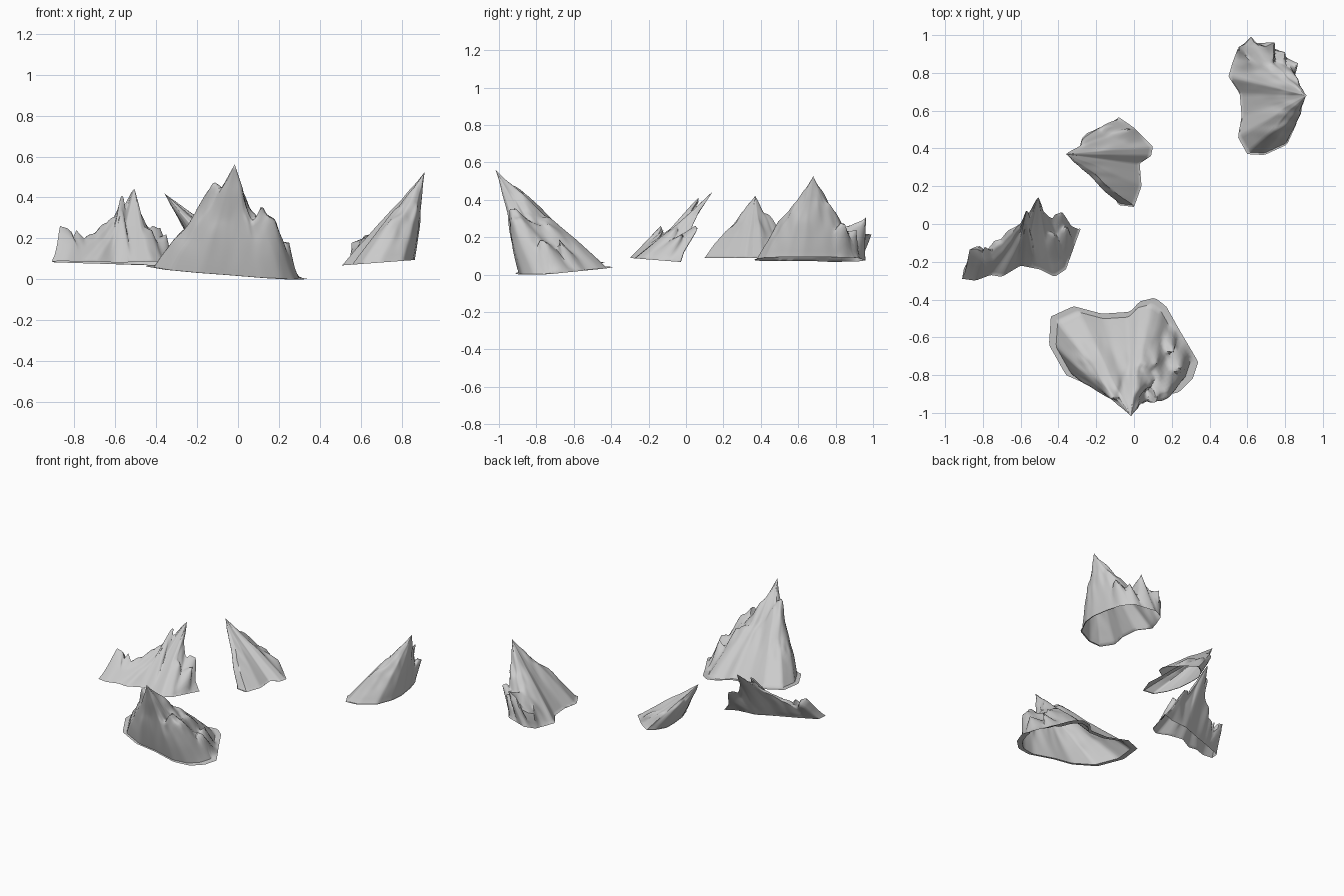
import bpy, bmesh, math
from mathutils import Vector, noise

if "Cube" in bpy.data.objects:
    bpy.data.objects.remove(bpy.data.objects["Cube"])

stone = bpy.data.materials.new("grey stone")
stone.use_nodes = True
GREY = (0.6, 0.6, 0.6, 1)
stone.diffuse_color = GREY
stone.node_tree.nodes["Principled BSDF"].inputs["Base Color"].default_value = GREY

RINGS, SEGS = 30, 96


def resample(points, count):
    """Evenly spaced points along a closed outline."""
    pts = [Vector(p) for p in points]
    pairs = list(zip(pts, pts[1:] + pts[:1]))
    total = sum((b - a).length for a, b in pairs)
    out = []
    for i in range(count):
        d = total * i / count
        for a, b in pairs:
            if d <= (b - a).length:
                out.append(a.lerp(b, d / (b - a).length))
                break
            d -= (b - a).length
    return out


def crag(name, outline, foot, tip, plane, plateau, sharpness, skirt, spikes):
    """Open leaning rock shell: a skirt outline pulled to a tip, with smaller spikes."""
    foot, tip = Vector(foot), Vector(tip)
    ground = lambda p: plane[0] + plane[1] * p.x + plane[2] * p.y
    lean = tip - Vector((foot.x, foot.y, ground(foot)))
    rim = resample(outline, SEGS)

    # flat layout and main body
    flat, share = [foot], [0.0]
    for r in range(1, RINGS + 1):
        s = r / RINGS
        flat += [foot.lerp(p, s) for p in rim]
        share += [s] * SEGS
    body = []
    for p, s in zip(flat, share):
        t = min(1, s / skirt)
        h = plateau * (1 - t ** 3) + (1 - plateau) * (1 - t) ** sharpness
        n = noise.noise(Vector((p.x * 20, p.y * 20, 3))) * 0.12 * min(1, 4 * s) * (1 - t)
        body.append(Vector((p.x, p.y, ground(p))) + lean * (h + n))

    # spikes, blended so that every point is reached
    pull = [Vector() for _ in body]
    weight = [1e-9] * len(body)
    for x, y, z, radius in spikes + [(*tip, 0.07)]:
        goal = Vector((x, y, z))
        base = goal.xy - lean.xy * ((z - ground(goal)) / lean.z)
        root = min((i for i in range(len(flat)) if share[i] < 0.88),
                   key=lambda i: (flat[i] - base).length)
        for i, p in enumerate(flat):
            w = max(0, 1 - (p - flat[root]).length / radius) ** 1.2
            w *= min(1, (1 - share[i]) * 9)
            pull[i] += (goal - body[root]) * w ** 5
            weight[i] += w ** 4

    bm = bmesh.new()
    verts = [bm.verts.new(b + m / w) for b, m, w in zip(body, pull, weight)]
    ring = lambda r, k: verts[1 + (r - 1) * SEGS + k % SEGS]
    for k in range(SEGS):
        bm.faces.new((verts[0], ring(1, k), ring(1, k + 1)))
        for r in range(1, RINGS):
            bm.faces.new((ring(r, k), ring(r + 1, k), ring(r + 1, k + 1), ring(r, k + 1)))
    bm.normal_update()
    if sum(f.normal.z * f.calc_area() for f in bm.faces) < 0:
        bmesh.ops.reverse_faces(bm, faces=bm.faces[:])
    mesh = bpy.data.meshes.new(name)
    bm.to_mesh(mesh)
    bm.free()
    mesh.materials.append(stone)
    obj = bpy.data.objects.new(name, mesh)
    bpy.context.collection.objects.link(obj)
    bpy.context.view_layer.objects.active = obj
    obj.select_set(True)
    bpy.ops.object.shade_smooth_by_angle(angle=math.radians(50))
    obj.select_set(False)


crag("front_crag",
     [(-.44, -.49), (-.32, -.435), (-.17, -.475), (-.02, -.465), (.03, -.41), (.11, -.39),
      (.17, -.435), (.24, -.56), (.34, -.73), (.31, -.82), (.24, -.89), (.13, -.915),
      (-.05, -.88), (-.2, -.87), (-.36, -.8), (-.45, -.64)],
     (-.08, -.74), (-.02, -1, .54), (.07, -.07, .06), .43, 2.2, .9,
     [(-.13, -.88, .45, .09), (.18, -.915, .29, .12), (.07, -.84, .33, .07),
      (.25, -.76, .18, .08), (.12, -.74, .27, .06), (-.25, -.72, .25, .07),
      (.21, -.68, .19, .05), (.06, -.88, .26, .06)])

crag("left_crag",
     [(-.91, -.29), (-.84, -.3), (-.76, -.27), (-.7, -.28), (-.6, -.22), (-.5, -.24),
      (-.42, -.28), (-.36, -.24), (-.31, -.1), (-.28, -.02), (-.37, -.06), (-.5, -.07),
      (-.62, -.12), (-.78, -.18), (-.9, -.23)],
     (-.53, -.15), (-.51, .09, .39), (.065, 0, -.08), .34, 2.2, .97,
     [(-.84, -.07, .33, .11), (-.57, .0, .34, .06), (-.45, .02, .27, .06),
      (-.38, .06, .25, .07), (-.35, -.02, .22, .06), (-.67, -.05, .23, .06),
      (-.74, -.09, .21, .06), (-.9, -.2, .19, .08), (-.62, -.08, .24, .06),
      (-.79, -.12, .24, .05), (-.42, -.06, .24, .05)])

crag("middle_crag",
     [(-.08, .565), (0, .51), (.1, .41), (.09, .36), (.03, .32), (.04, .2), (0, .09),
      (-.08, .1), (-.13, .18), (-.16, .27), (-.17, .38), (-.17, .46), (-.13, .53)],
     (-.06, .35), (-.36, .37, .42), (.09, 0, 0), .4, 1.7, .96,
     [(-.25, .48, .26, .08), (-.22, .27, .28, .09), (-.14, .52, .2, .06),
      (-.03, .5, .16, .06), (-.14, .44, .23, .05)])

crag("right_crag",
     [(.6, .37), (.69, .365), (.81, .42), (.86, .53), (.87, .62), (.85, .75), (.82, .85),
      (.77, .92), (.62, .96), (.55, .93), (.52, .85), (.5, .78), (.56, .69), (.57, .57),
      (.55, .46)],
     (.72, .68), (.91, .68, .51), (.03, .075, 0), .42, 1.8, .96,
     [(.84, .61, .41, .08), (.85, .78, .36, .08), (.87, .85, .27, .06), (.76, .97, .33, .08),
      (.62, 1, .22, .07), (.55, .94, .18, .06), (.69, .93, .25, .06), (.73, .78, .3, .06),
      (.75, .5, .29, .08), (.61, .87, .2, .06), (.8, .91, .24, .05)])
